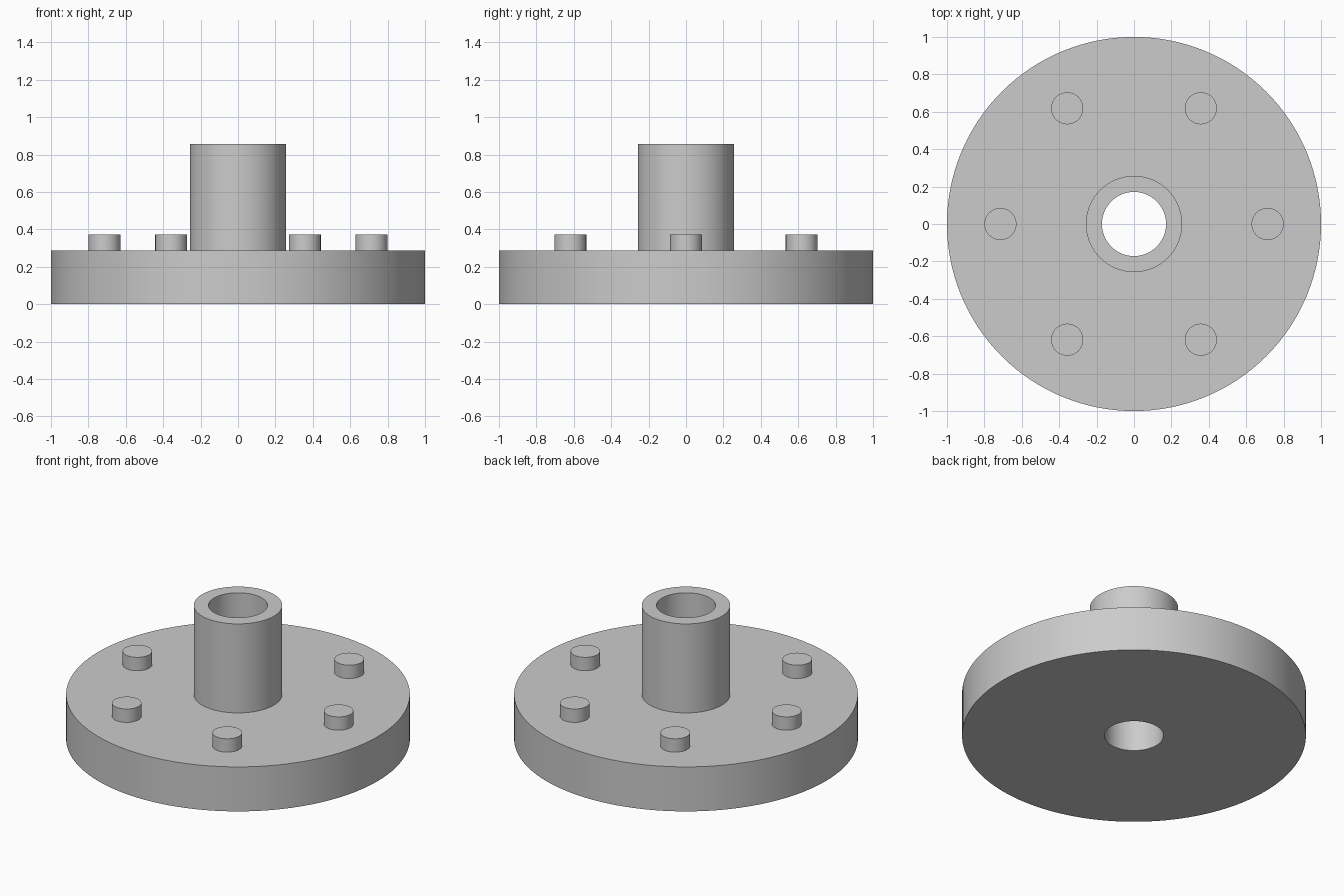
import bpy, math

cube = bpy.data.objects.get("Cube")
if cube:
    bpy.data.objects.remove(cube, do_unlink=True)

UNIT = 1 / 35            # drawing unit: the flange is 35 units in radius
STUD_COUNT = 6

grey = bpy.data.materials.new("light_grey")
grey.use_nodes = True
grey.diffuse_color = (0.6, 0.6, 0.6, 1)
grey.node_tree.nodes["Principled BSDF"].inputs["Base Color"].default_value = grey.diffuse_color


def finish(obj, name):
    obj.name = obj.data.name = name
    obj.data.materials.append(grey)
    bpy.ops.object.select_all(action='DESELECT')
    obj.select_set(True)
    bpy.context.view_layer.objects.active = obj
    bpy.ops.object.shade_smooth_by_angle(angle=math.radians(30))


def lathe(name, profile, sides):
    """Turn a closed (radius, height) outline around the z axis."""
    n = len(profile)
    verts, faces = [], []
    for s in range(sides):
        a = math.tau * s / sides
        verts += [(r * UNIT * math.cos(a), r * UNIT * math.sin(a), z * UNIT) for r, z in profile]
        t = (s + 1) % sides
        for i in range(n):
            j = (i + 1) % n
            faces.append((s * n + i, t * n + i, t * n + j, s * n + j))
    mesh = bpy.data.meshes.new(name)
    mesh.from_pydata(verts, [], faces)
    obj = bpy.data.objects.new(name, mesh)
    bpy.context.collection.objects.link(obj)
    finish(obj, name)


# Flange plate and hub in one turned body with a through bore
lathe("flange_with_hub",
      [(6, 0), (35, 0), (35, 10), (9, 10), (9, 30), (6, 30)], 128)

# Ring of studs standing on the plate
for k in range(STUD_COUNT):
    a = math.tau * k / STUD_COUNT
    bpy.ops.mesh.primitive_cylinder_add(
        vertices=48, radius=3 * UNIT, depth=3 * UNIT,
        location=(25 * UNIT * math.cos(a), 25 * UNIT * math.sin(a), 11.5 * UNIT))
    finish(bpy.context.object, f"stud_{k + 1}")
